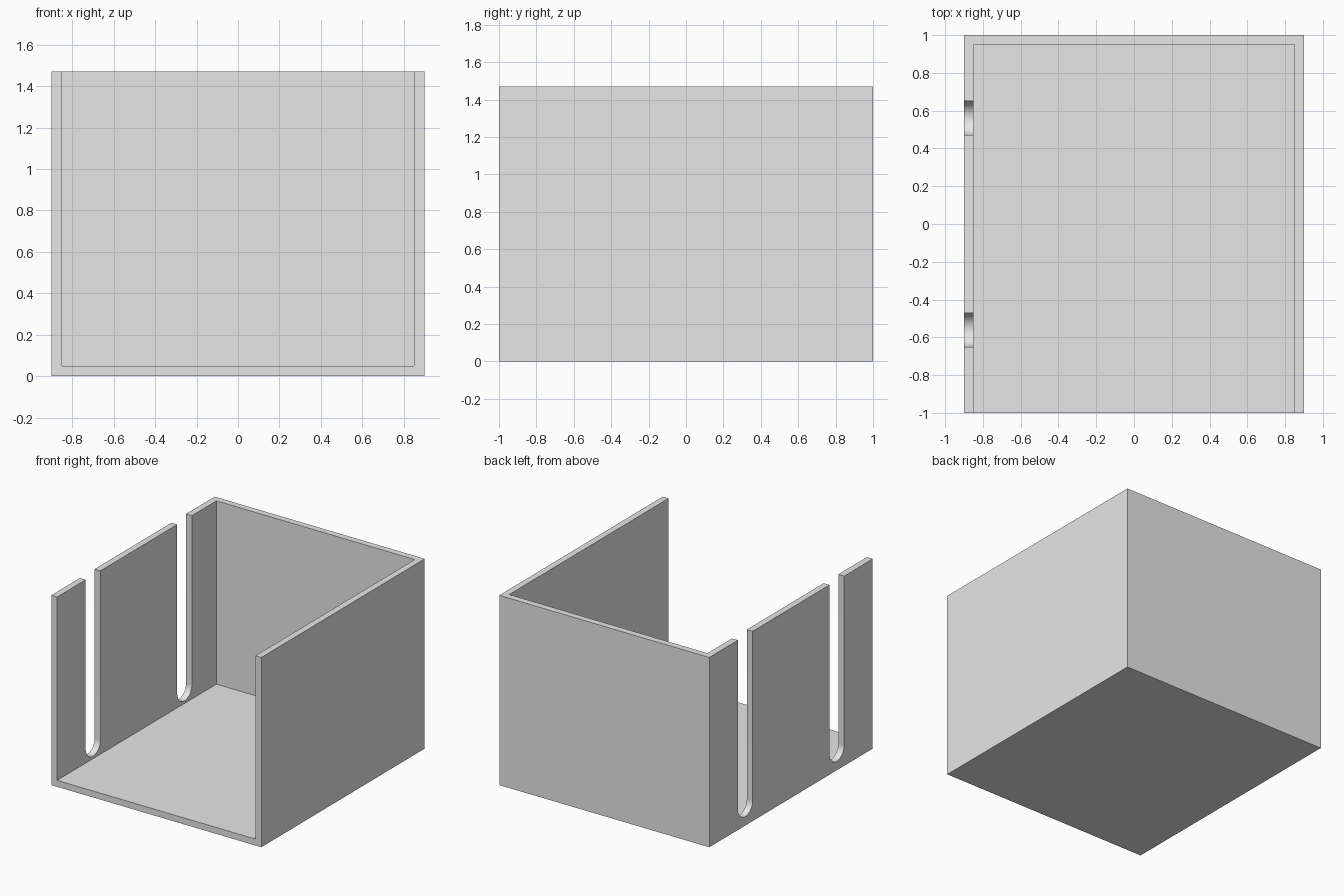
import bpy
import bmesh
import math
from mathutils import Matrix, Vector

cube = bpy.data.objects.get("Cube")
if cube:
    bpy.data.objects.remove(cube, do_unlink=True)

W, D, H = 1.8, 2.0, 1.47        # outer size
T = 0.05                        # wall and floor thickness
SLOT_R, SLOT_BOTTOM = 0.09, 0.07
SLOT_Y = 0.56

grey = bpy.data.materials.new("light grey")
grey.use_nodes = True
colour = (0.8, 0.8, 0.8, 1)
grey.diffuse_color = colour
grey.node_tree.nodes["Principled BSDF"].inputs["Base Color"].default_value = colour


def add_object(name, bm):
    bmesh.ops.recalc_face_normals(bm, faces=bm.faces)
    mesh = bpy.data.meshes.new(name)
    bm.to_mesh(mesh)
    bm.free()
    mesh.materials.append(grey)
    obj = bpy.data.objects.new(name, mesh)
    bpy.context.scene.collection.objects.link(obj)
    return obj


def box(name, low, high):
    low, high = Vector(low), Vector(high)
    bm = bmesh.new()
    matrix = Matrix.Translation((low + high) / 2) @ Matrix.Diagonal((*(high - low), 1))
    bmesh.ops.create_cube(bm, size=1, matrix=matrix)
    return add_object(name, bm)


def slot(name, y, steps=24):
    # Round-bottomed upright profile, extruded through the side wall
    z = SLOT_BOTTOM + SLOT_R
    angles = [math.pi + math.pi * i / steps for i in range(steps + 1)]
    outline = [(y + SLOT_R * math.cos(a), z + SLOT_R * math.sin(a)) for a in angles]
    outline += [(y + SLOT_R, H + T), (y - SLOT_R, H + T)]
    bm = bmesh.new()
    face = bm.faces.new([bm.verts.new((-W / 2 - T, *p)) for p in outline])
    new = bmesh.ops.extrude_face_region(bm, geom=[face])["geom"]
    verts = [v for v in new if isinstance(v, bmesh.types.BMVert)]
    bmesh.ops.translate(bm, verts=verts, vec=(3 * T, 0, 0))
    return add_object(name, bm)


# Outer block
tray = box("open_box", (-W / 2, -D / 2, 0), (W / 2, D / 2, H))

# Cavity open at the top and front, and two slots in the right wall
cutters = [box("cavity_cutter", (-W / 2 + T, -D / 2 - T, T), (W / 2 - T, D / 2 - T, H + T))]
cutters += [slot(f"{name}_slot_cutter", y) for name, y in (("front", -SLOT_Y), ("back", SLOT_Y))]

bpy.ops.object.select_all(action="DESELECT")
bpy.context.view_layer.objects.active = tray
tray.select_set(True)
for cutter in cutters:
    cutter.hide_render = True
    mod = tray.modifiers.new(cutter.name, "BOOLEAN")
    mod.operation = "DIFFERENCE"
    mod.solver = "EXACT"
    mod.object = cutter
    bpy.ops.object.modifier_apply(modifier=mod.name)
    bpy.data.objects.remove(cutter, do_unlink=True)

# Smooth slot bottoms, sharp box edges
bpy.ops.object.shade_smooth_by_angle(angle=math.radians(30))
